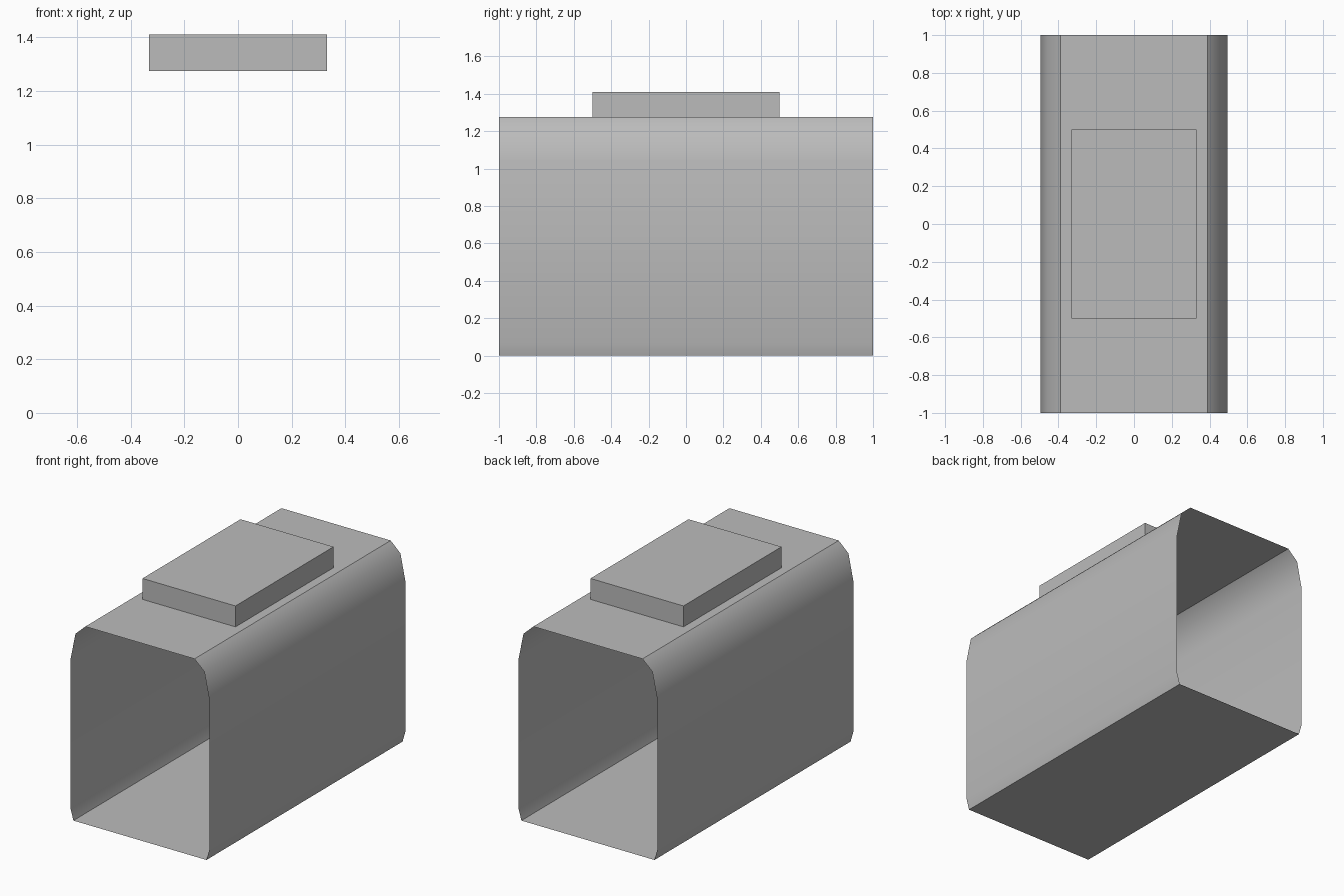
import bpy
import bmesh
from math import radians

cube = bpy.data.objects.get("Cube")
if cube:
    bpy.data.objects.remove(cube, do_unlink=True)

# Single grey material
grey = bpy.data.materials.new("plain grey")
grey.use_nodes = True
colour = (0.5, 0.5, 0.5, 1)
grey.diffuse_color = colour
grey.node_tree.nodes["Principled BSDF"].inputs["Base Color"].default_value = colour


def add_object(name, bm):
    bmesh.ops.recalc_face_normals(bm, faces=bm.faces[:])
    mesh = bpy.data.meshes.new(name)
    bm.to_mesh(mesh)
    bm.free()
    mesh.materials.append(grey)
    obj = bpy.data.objects.new(name, mesh)
    bpy.context.collection.objects.link(obj)
    return obj


# Open-ended sleeve: half profile mirrored across x, then swept along y
half = [(0.475, 0), (0.495, 0.07), (0.495, 1.04), (0.46, 1.21), (0.39, 1.275)]
profile = half + [(-x, z) for x, z in reversed(half)]
bm = bmesh.new()
front = [bm.verts.new((x, -1, z)) for x, z in profile]
back = [bm.verts.new((x, 1, z)) for x, z in profile]
for i in range(len(profile)):
    j = (i + 1) % len(profile)
    bm.faces.new((front[i], front[j], back[j], back[i]))
sleeve = add_object("open_sleeve", bm)
bpy.ops.object.select_all(action="DESELECT")
sleeve.select_set(True)
bpy.context.view_layer.objects.active = sleeve
bpy.ops.object.shade_smooth_by_angle(angle=radians(40))

# Raised slab on the roof
bm = bmesh.new()
bmesh.ops.create_cube(bm, size=1)
bmesh.ops.scale(bm, verts=bm.verts, vec=(0.664, 1, 0.135))
bmesh.ops.translate(bm, verts=bm.verts, vec=(0, 0, 1.3425))
add_object("roof_slab", bm)
